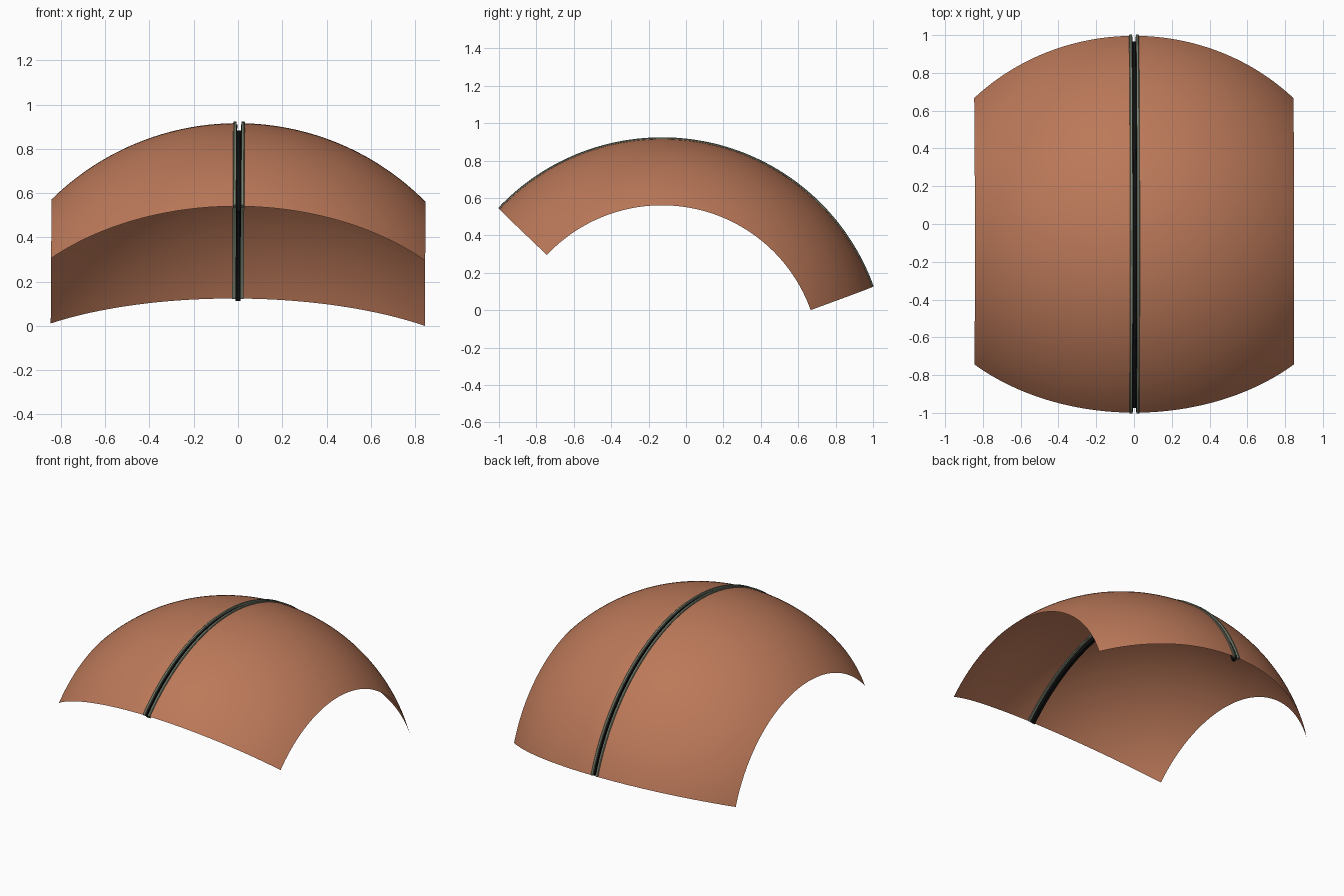
import bpy, bmesh, math
from mathutils import Matrix

if "Cube" in bpy.data.objects:
    bpy.data.objects.remove(bpy.data.objects["Cube"], do_unlink=True)

RADIUS = 1.195                                        # dome radius
START, END = math.radians(19.7), math.radians(136.7)  # sweep, back to front
STEPS = 72
# The sphere centre, with the slight sideways lean of the whole shell
PLACE = Matrix.Translation((-0.003, -0.129, -0.279)) @ Matrix.Rotation(0.0065, 4, 'Y')


def material(name, colour):
    mat = bpy.data.materials.new(name)
    mat.use_nodes = True
    mat.diffuse_color = (*colour, 1)
    bsdf = mat.node_tree.nodes["Principled BSDF"]
    bsdf.inputs["Base Color"].default_value = (*colour, 1)
    bsdf.inputs["Roughness"].default_value = 0.6
    return mat


def sweep(name, profile, mat, closed):
    """Sweep a profile of (x, radius) points around the x axis."""
    bm = bmesh.new()
    rings = []
    for i in range(STEPS + 1):
        a = START + (END - START) * i / STEPS
        rings.append([bm.verts.new((x, r * math.cos(a), r * math.sin(a)))
                      for x, r in profile])
    n = len(profile)
    for low, high in zip(rings, rings[1:]):
        for j in range(n if closed else n - 1):
            k = (j + 1) % n
            bm.faces.new((low[j], low[k], high[k], high[j]))
    if closed:
        bm.faces.new(rings[0])
        bm.faces.new(rings[-1])
    bmesh.ops.recalc_face_normals(bm, faces=bm.faces)
    # An open sheet should face away from the centre
    if not closed:
        bm.normal_update()
        flipped = [f for f in bm.faces if f.normal.dot(f.calc_center_median()) < 0]
        bmesh.ops.reverse_faces(bm, faces=flipped)
    bm.transform(PLACE)
    mesh = bpy.data.meshes.new(name)
    bm.to_mesh(mesh)
    bm.free()
    mesh.materials.append(mat)
    obj = bpy.data.objects.new(name, mesh)
    bpy.context.collection.objects.link(obj)
    bpy.ops.object.select_all(action='DESELECT')
    obj.select_set(True)
    bpy.context.view_layer.objects.active = obj
    bpy.ops.object.shade_smooth_by_angle(angle=math.radians(35))
    return obj


clay = material("terracotta", (0.50, 0.19, 0.10))
trim = material("grey_green", (0.19, 0.22, 0.16))
rubber = material("black", (0.004, 0.004, 0.004))

GAP, LIP = 0.011, 0.026     # half widths of the slot and of the trim
FLOOR = 1.163               # radius of the slot bottom
TOP = RADIUS + 0.008

for side, label in ((1, "left"), (-1, "right")):
    # Thin spherical panel from the slot out to a flat side opening
    first, last = math.asin(0.018 / RADIUS), math.pi / 4
    angles = [first + (last - first) * i / 32 for i in range(33)]
    arc = [(side * RADIUS * math.sin(t), RADIUS * math.cos(t)) for t in angles]
    sweep(label + "_shell_panel", arc, clay, False)
    # Raised trim strip along the panel's slot edge
    strip = [(side * x, r) for x, r in ((GAP, RADIUS - 0.009), (LIP, RADIUS - 0.009),
                                        (LIP, TOP - 0.003), (LIP - 0.004, TOP), (GAP, TOP))]
    sweep(label + "_trim_strip", strip, trim, True)

# Sunken channel closing the slot between the two panels
WALL = GAP - 0.003
RIM = RADIUS - 0.005
channel = [(-GAP, FLOOR - 0.003), (GAP, FLOOR - 0.003), (GAP, RIM), (WALL, RIM),
           (WALL, FLOOR), (-WALL, FLOOR), (-WALL, RIM), (-GAP, RIM)]
sweep("slot_channel", channel, rubber, True)
